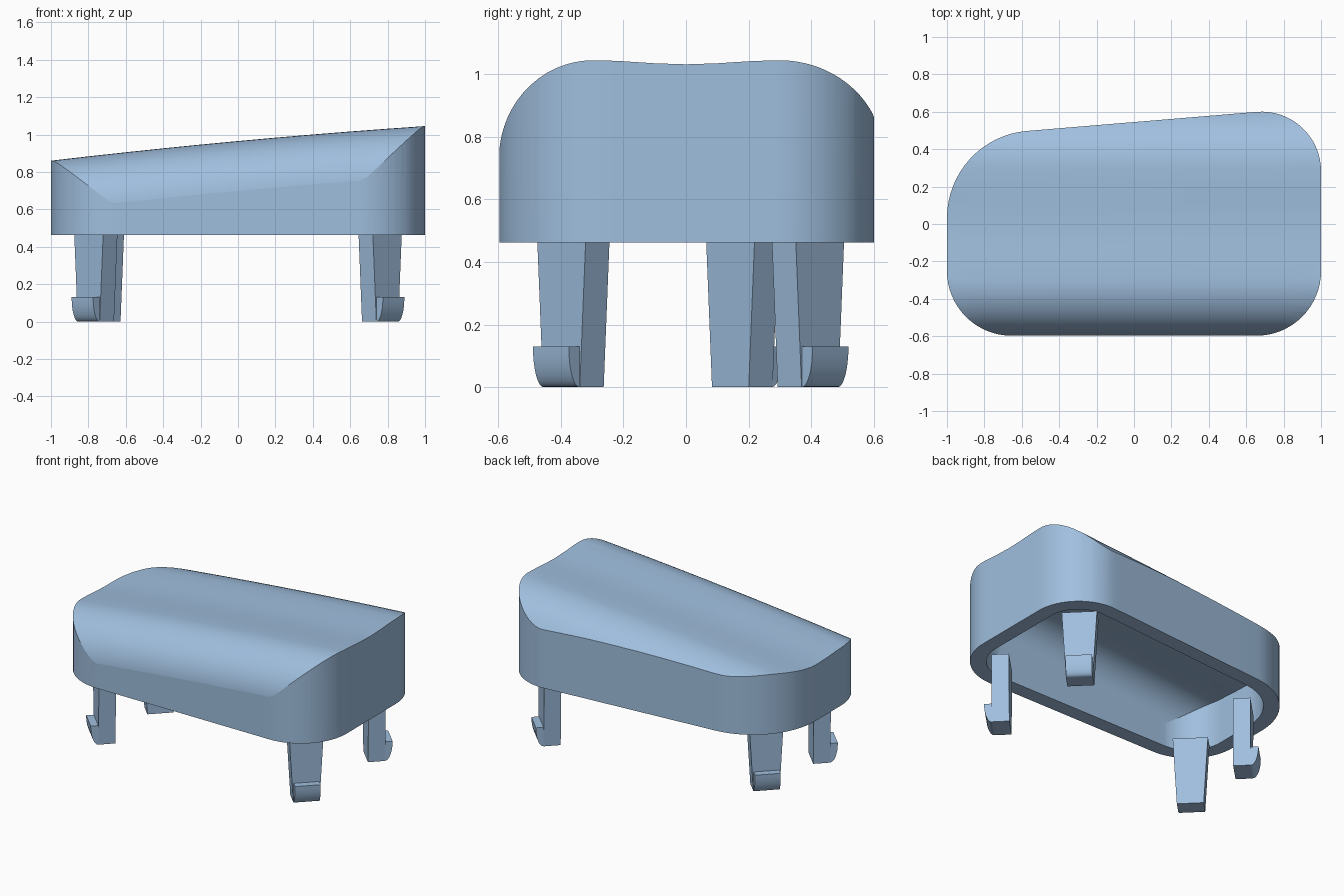
import bpy, bmesh, math
from mathutils import Vector

if "Cube" in bpy.data.objects:
    bpy.data.objects.remove(bpy.data.objects["Cube"])

blue = bpy.data.materials.new("light_blue")
blue.diffuse_color = (0.35, 0.52, 0.73, 1)
blue.use_nodes = True
blue.node_tree.nodes["Principled BSDF"].inputs["Base Color"].default_value = blue.diffuse_color

RIM_Z = 0.463
WALL = 0.1
# corner position and tangent length of each rounded corner
CORNERS = [((-1, -0.597), 0.345), ((1, -0.597), 0.345), ((1, 0.628), 0.345), ((-1, 0.462), 0.43)]


def top_z(x, y, inset):
    """Tilted ridge with a shallow dip and round shoulders, offset inward by inset."""
    z = 0.965 + 0.0925 * x - 0.0125 * x * x - inset
    if abs(y) <= 0.3:
        return z - 0.013 * math.cos(math.pi * y / 0.6) ** 2
    width = (0.298 if y < 0 else 0.337) - inset
    u = min((abs(y) - 0.3) / width, 1.0)
    return z - (0.29 - inset) * (1 - math.sqrt(1 - u * u))


def outline(inset, steps=16):
    """Rounded four-sided outline, counter-clockwise, moved inward by inset."""
    pts = []
    for i, (c, d) in enumerate(CORNERS):
        c = Vector(c)
        a = (Vector(CORNERS[i - 1][0]) - c).normalized()
        b = (Vector(CORNERS[(i + 1) % 4][0]) - c).normalized()
        half = math.acos(a.dot(b)) / 2
        centre = c + (a + b).normalized() * d / math.cos(half)
        r = d * math.tan(half) - inset
        start = math.atan2(*(c + a * d - centre).yx)
        sweep = math.pi - 2 * half
        for k in range(steps + 1):
            t = start + sweep * k / steps
            pts.append((centre.x + r * math.cos(t), centre.y + r * math.sin(t)))
    return pts


def add_shell(bm, inset):
    """Curved top with walls down to the rim, open below."""
    face = bm.faces.new([bm.verts.new((x, y, 0)) for x, y in outline(inset)])
    geom = [face] + list(face.edges) + list(face.verts)
    ys = [-0.3 - (0.297 - inset) * math.sin(k * math.pi / 26) for k in range(13)]
    ys += [-0.2, -0.1, 0, 0.1, 0.2] + [0.3 + 0.03 * k for k in range(10)]
    cuts = [((0, y, 0), (0, 1, 0)) for y in ys]
    cuts += [((-0.8 + 0.2 * k, 0, 0), (1, 0, 0)) for k in range(9)]
    for co, no in cuts:
        geom = bmesh.ops.bisect_plane(bm, geom=geom, plane_co=co, plane_no=no, dist=1e-4)["geom"]
    faces = [g for g in geom if isinstance(g, bmesh.types.BMFace)]
    verts = {v for f in faces for v in f.verts}
    border = list({e for f in faces for e in f.edges if len(e.link_faces) == 1})
    for v in verts:
        v.co.z = top_z(v.co.x, v.co.y, inset)
    walls = bmesh.ops.extrude_edge_only(bm, edges=border)["geom"]
    for v in walls:
        if isinstance(v, bmesh.types.BMVert):
            v.co.z = RIM_Z
    # keep a crisp crease between the top and the walls
    for f in faces:
        for e in f.edges:
            if any(abs(g.normal.z) < 1e-3 or g not in faces for g in e.link_faces):
                e.smooth = False


def finish(name, bm):
    bmesh.ops.recalc_face_normals(bm, faces=bm.faces[:])
    me = bpy.data.meshes.new(name)
    bm.to_mesh(me)
    bm.free()
    me.materials.append(blue)
    ob = bpy.data.objects.new(name, me)
    bpy.context.collection.objects.link(ob)
    bpy.ops.object.select_all(action='DESELECT')
    ob.select_set(True)
    bpy.context.view_layer.objects.active = ob
    bpy.ops.object.shade_smooth_by_angle(angle=math.radians(25), keep_sharp_edges=True)
    return ob


# hollow cap: outer shell, cavity and the flat rim joining them
bm = bmesh.new()
add_shell(bm, 0)
add_shell(bm, WALL)
rim = [e for e in bm.edges if len(e.link_faces) == 1]
bmesh.ops.triangle_fill(bm, edges=rim, use_beauty=True, normal=(0, 0, -1))
finish("cap", bm)


def clip_leg(name, x, y, sx, sy):
    """Tapered leg set diagonally, with a rounded hook on its outer side."""
    out = Vector((sx, sy, 0)).normalized()
    side = Vector((-out.y, out.x, 0))
    top, hook_z, t, reach = RIM_Z, 0.13, 0.054, 0.048

    def prism(bm, profile, half_width):
        loops = []
        for s in (-1, 1):
            loop = [bm.verts.new(Vector((x, y, z)) + out * r + side * s * half_width(z))
                    for r, z in profile]
            loops.append(loop)
            bm.faces.new(loop)
        n = len(profile)
        for i in range(n):
            j = (i + 1) % n
            bm.faces.new((loops[0][i], loops[0][j], loops[1][j], loops[1][i]))

    bm = bmesh.new()
    prism(bm, [(-t, 0), (-t, top), (t, top), (t, 0)], lambda z: 0.083 + 0.026 * z / top)
    hook = [(t - 0.01, 0), (t - 0.01, hook_z), (t + reach, hook_z)]
    for k in range(1, 9):
        a = k * math.pi / 16
        hook.append((t + reach * math.cos(a), hook_z * (1 - math.sin(a))))
    prism(bm, hook, lambda z: 0.081)
    finish(name, bm)


# four snap legs near the corners
clip_leg("front_right_leg", 0.76, -0.36, 1, -1)
clip_leg("front_left_leg", -0.76, -0.36, -1, -1)
clip_leg("back_right_leg", 0.76, 0.39, 1, 1)
clip_leg("back_left_leg", -0.725, 0.18, -1, 1)
